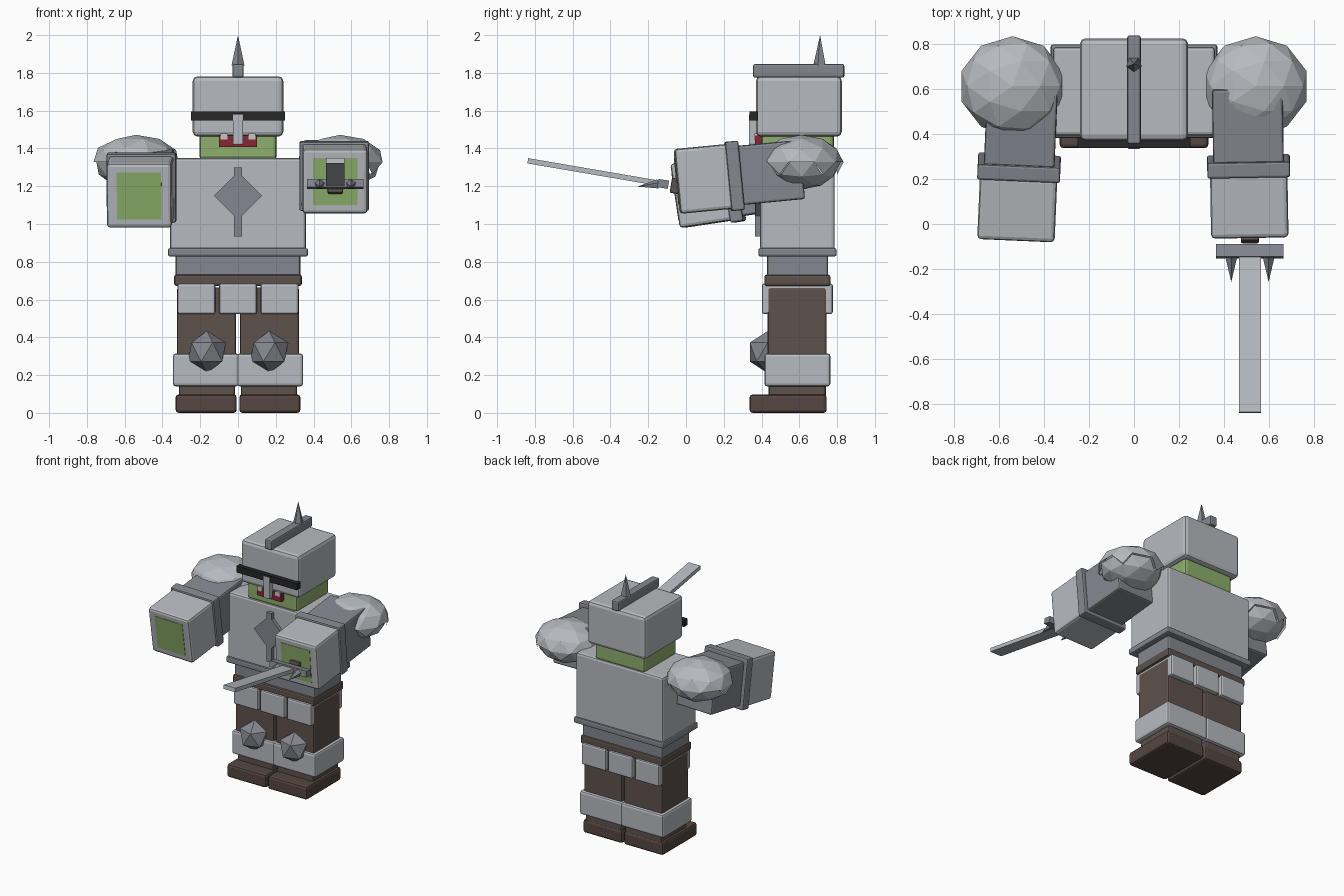
import bpy, bmesh, math
from mathutils import Matrix, Vector

if "Cube" in bpy.data.objects:
    bpy.data.objects.remove(bpy.data.objects["Cube"])


def material(name, rgb):
    m = bpy.data.materials.new(name)
    m.diffuse_color = (*rgb, 1)
    m.use_nodes = True
    m.node_tree.nodes["Principled BSDF"].inputs["Base Color"].default_value = m.diffuse_color
    return m


STEEL = material("light_steel", (0.47, 0.49, 0.52))
IRON = material("dark_steel", (0.235, 0.245, 0.28))
BROWN = material("brown_cloth", (0.11, 0.085, 0.075))
BOOT = material("boot_leather", (0.09, 0.063, 0.052))
GREEN = material("green_skin", (0.27, 0.43, 0.15))
RED = material("mouth_red", (0.23, 0.02, 0.035))
BLACK = material("visor_black", (0.02, 0.02, 0.02))
TOOTH = material("tooth_grey", (0.6, 0.58, 0.55))
I4 = Matrix.Identity(4)


def finish(name, bm, mat, frame=I4):
    me = bpy.data.meshes.new(name)
    bm.to_mesh(me)
    bm.free()
    me.materials.append(mat)
    ob = bpy.data.objects.new(name, me)
    ob.matrix_world = frame
    bpy.context.collection.objects.link(ob)
    return ob


def box(name, x, y, z, mat, bevel=0.012, frame=I4):
    """Bevelled box given by its x, y and z ranges."""
    bm = bmesh.new()
    bmesh.ops.create_cube(bm, size=1)
    for v in bm.verts:
        v.co = Vector([(a + b) / 2 + c * (b - a) for (a, b), c in zip((x, y, z), v.co)])
    ob = finish(name, bm, mat, frame)
    if bevel:
        mod = ob.modifiers.new("bevel", 'BEVEL')
        mod.width = bevel
        mod.segments = 2
    return ob


def spike(name, base, tip, radius, mat, sides=5):
    base, tip = Vector(base), Vector(tip)
    d = tip - base
    bm = bmesh.new()
    bmesh.ops.create_cone(bm, cap_ends=True, segments=sides, radius1=radius, radius2=0, depth=d.length)
    frame = Matrix.Translation((base + tip) / 2) @ d.to_track_quat('Z', 'Y').to_matrix().to_4x4()
    return finish(name, bm, mat, frame)


def span(s, a, b):
    return tuple(sorted((s * a, s * b)))


# Legs
for s, side in ((-1, "right"), (1, "left")):
    box(side + "_boot", span(s, 0.007, 0.33), (0.337, 0.745), (0, 0.098), BOOT, 0.016)
    box(side + "_ankle", span(s, 0.015, 0.312), (0.438, 0.74), (0.08, 0.16), BROWN)
    box(side + "_leg", span(s, 0.01, 0.323), (0.432, 0.745), (0.15, 0.665), BROWN)
    box(side + "_shin_guard", span(s, -0.005, 0.345), (0.415, 0.765), (0.14, 0.315), STEEL, 0.016)
    bm = bmesh.new()
    bmesh.ops.create_icosphere(bm, subdivisions=1, radius=0.112)
    finish(side + "_knee_spike", bm, IRON, Matrix.Translation((s * 0.165, 0.433, 0.322)))

# Hip plates, belt and waist
for i in (-1, 0, 1):
    box("hip_plate", (i * 0.22 - 0.1, i * 0.22 + 0.1), (0.402, 0.777), (0.523, 0.685), STEEL)
box("belt", (-0.338, 0.338), (0.415, 0.765), (0.672, 0.732), BROWN)
box("waist", (-0.33, 0.33), (0.43, 0.752), (0.72, 0.84), IRON)

# Chest with its emblem
box("chest_trim", (-0.37, 0.37), (0.383, 0.797), (0.828, 0.872), IRON, 0.01)
box("chest", (-0.36, 0.36), (0.393, 0.787), (0.86, 1.35), STEEL, 0.016)
box("emblem_bar", (-0.02, 0.02), (0.366, 0.40), (0.935, 1.3), IRON, 0)
box("emblem_diamond", (-0.09, 0.09), (-0.017, 0.017), (-0.09, 0.09), IRON, 0,
    Matrix.Translation((0, 0.385, 1.15)) @ Matrix.Rotation(math.pi / 4, 4, 'Y'))

# Head, helmet and face
box("head", (-0.205, 0.205), (0.40, 0.783), (1.34, 1.6), GREEN, 0.02)
box("helmet", (-0.24, 0.24), (0.37, 0.825), (1.463, 1.782), STEEL, 0.025)
box("visor", (-0.25, 0.25), (0.337, 0.38), (1.547, 1.595), BLACK, 0)
box("nose_guard", (-0.027, 0.027), (0.333, 0.38), (1.42, 1.582), STEEL, 0.005)
box("mouth", (-0.1, 0.1), (0.366, 0.42), (1.407, 1.468), RED, 0)
for s in (-1, 1):
    box("tooth", span(s, 0.055, 0.093), (0.36, 0.40), (1.447, 1.48), TOOTH, 0)
box("crest", (-0.03, 0.03), (0.355, 0.838), (1.775, 1.847), IRON, 0.01)
spike("crest_spike", (0, 0.71, 1.84), (0, 0.71, 2.0), 0.036, IRON)


# Shoulder domes: an upper cap overhanging a smaller lower cap
def half_dome(name, sx, upper, scale):
    bm = bmesh.new()
    bmesh.ops.create_icosphere(bm, subdivisions=2, radius=1)
    cut = [f for f in bm.faces if (f.calc_center_median().z < -0.15) == upper]
    bmesh.ops.delete(bm, geom=cut, context='FACES')
    for v in bm.verts:
        v.co = Vector((v.co.x * 0.237 * scale, v.co.y * 0.222 * scale, v.co.z * 0.145))
    bmesh.ops.holes_fill(bm, edges=[e for e in bm.edges if e.is_boundary], sides=0)
    bmesh.ops.triangulate(bm, faces=[f for f in bm.faces if len(f.verts) > 4])
    finish(name, bm, STEEL, Matrix.Translation((sx, 0.612, 1.327)))


# Arms reaching forward
for side, centre, tilt, yaw in (("left", (0.512, 0.085, 1.238), 5.5, 1),
                                ("right", (-0.518, 0.08, 1.168), 8.5, -2.5)):
    frame = (Matrix.Translation(centre) @ Matrix.Rotation(math.radians(yaw), 4, 'Z')
             @ Matrix.Rotation(math.radians(tilt), 4, 'X'))
    box(side + "_hand", (-0.172, 0.172), (-0.133, 0.15), (-0.172, 0.172), STEEL, 0.018, frame)
    box(side + "_hand_patch", (-0.118, 0.118), (-0.136, -0.13), (-0.125, 0.125), GREEN, 0, frame)
    box(side + "_cuff", (-0.184, 0.184), (0.137, 0.207), (-0.184, 0.184), IRON, 0.01, frame)
    box(side + "_upper_arm", (-0.157, 0.157), (0.19, 0.53), (-0.157, 0.157), IRON, 0.012, frame)
    sx = math.copysign(0.54, centre[0])
    half_dome(side + "_shoulder_cap", sx, True, 1)
    half_dome(side + "_shoulder_base", sx, False, 0.93)

# Sword held in the left hand, pointing forward and slightly up
sword = Matrix.Translation((0.515, -0.12, 1.212)) @ Matrix.Rotation(math.radians(-9.7), 4, 'X')
box("sword_handle", (-0.04, 0.04), (0.04, 0.16), (-0.04, 0.04), BROWN, 0.008, sword)
box("sword_guard", (-0.15, 0.15), (-0.029, 0.027), (-0.022, 0.022), IRON, 0, sword)
box("sword_blade", (-0.048, 0.048), (-0.728, -0.02), (-0.014, 0.014), STEEL, 0, sword)
for s in (-1, 1):
    x = 0.515 + s * 0.083
    spike("guard_spike", (x, -0.148, 1.21), (x, -0.258, 1.198), 0.027, IRON)
